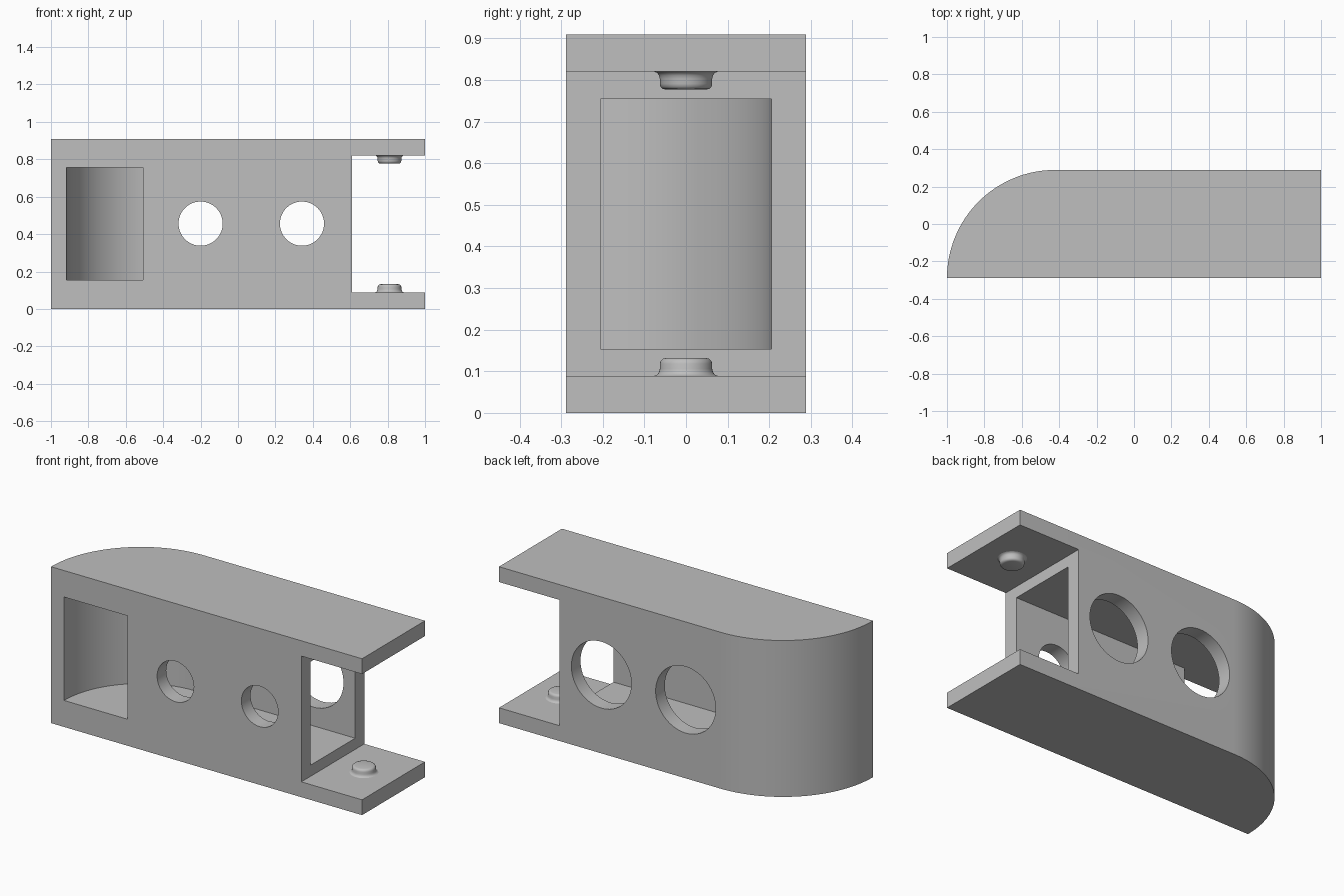
import bpy, bmesh, math
from mathutils import Matrix

cube = bpy.data.objects.get("Cube")
if cube:
    bpy.data.objects.remove(cube, do_unlink=True)

HEIGHT, HALF_DEPTH = 0.909, 0.289
PLATE = 0.089            # thickness of the two arms
WALL = 0.084             # thickness of the hollow body's walls
ARC_X = 0.578 - 1.0      # centre of the rounded corner
HOLE_Z = 0.456

grey = bpy.data.materials.new("plain grey")
grey.use_nodes = True
grey.diffuse_color = (0.52, 0.52, 0.52, 1)
grey.node_tree.nodes["Principled BSDF"].inputs["Base Color"].default_value = grey.diffuse_color


def add_object(name, bm):
    bmesh.ops.recalc_face_normals(bm, faces=bm.faces)
    mesh = bpy.data.meshes.new(name)
    bm.to_mesh(mesh)
    bm.free()
    mesh.materials.append(grey)
    obj = bpy.data.objects.new(name, mesh)
    bpy.context.collection.objects.link(obj)
    return obj


def prism(name, outline, z0, z1):
    bm = bmesh.new()
    face = bm.faces.new([bm.verts.new((x, y, z0)) for x, y in outline])
    top = bmesh.ops.extrude_face_region(bm, geom=[face])["geom"]
    verts = [v for v in top if isinstance(v, bmesh.types.BMVert)]
    bmesh.ops.translate(bm, verts=verts, vec=(0, 0, z1 - z0))
    return add_object(name, bm)


def cylinder_y(name, x, y, z, radius, length):
    bm = bmesh.new()
    place = Matrix.Translation((x, y, z)) @ Matrix.Rotation(math.pi / 2, 4, 'X')
    bmesh.ops.create_cone(bm, cap_ends=True, segments=64, radius1=radius,
                          radius2=radius, depth=length, matrix=place)
    return add_object(name, bm)


def corner_arc(radius, steps=32):
    angles = [math.pi - math.pi / 2 * i / steps for i in range(steps + 1)]
    return [(ARC_X + radius * math.cos(a), -HALF_DEPTH + radius * math.sin(a)) for a in angles]


def activate(obj):
    bpy.ops.object.select_all(action='DESELECT')
    obj.select_set(True)
    bpy.context.view_layer.objects.active = obj


def cut(body, cutter):
    cutter.hide_render = True
    mod = body.modifiers.new("cut", 'BOOLEAN')
    mod.operation, mod.solver, mod.object = 'DIFFERENCE', 'EXACT', cutter
    activate(body)
    bpy.ops.object.modifier_apply(modifier=mod.name)
    bpy.data.objects.remove(cutter, do_unlink=True)


# Body with one rounded back corner
body = prism("body", corner_arc(2 * HALF_DEPTH) + [(1, HALF_DEPTH), (1, -HALF_DEPTH)], 0, HEIGHT)

# Gap between the two arms
cut(body, prism("arm_gap", [(0.61, -0.5), (1.2, -0.5), (1.2, 0.5), (0.61, 0.5)],
                PLATE, HEIGHT - PLATE))

# Inner channel and its front window, following the rounded corner
inner = HALF_DEPTH - WALL
radius = 2 * HALF_DEPTH - WALL
channel = corner_arc(radius) + [(0.8, inner), (0.8, -inner), (-0.507, -inner),
                                (-0.507, -0.5), (ARC_X - radius, -0.5)]
cut(body, prism("channel", channel, 0.154, HEIGHT - 0.154))

# Small round holes in front, larger ones behind
for x in (-0.2, 0.342):
    cut(body, cylinder_y("front_hole", x, -HALF_DEPTH, HOLE_Z, 0.118, 0.3))
    cut(body, cylinder_y("back_hole", x, HALF_DEPTH, HOLE_Z, 0.193, 0.3))

# Pivot studs with a flared foot and rounded rim
STUD = [(0, 0.043), (0.048, 0.043), (0.056, 0.041), (0.061, 0.036), (0.063, 0.029),
        (0.063, 0.017), (0.065, 0.009), (0.069, 0.003), (0.076, 0)]


def stud(name, z, up):
    bm = bmesh.new()
    verts = [bm.verts.new((r, 0, h * up)) for r, h in STUD]
    edges = [bm.edges.new(pair) for pair in zip(verts, verts[1:])]
    bmesh.ops.spin(bm, geom=verts + edges, cent=(0, 0, 0), axis=(0, 0, 1),
                   angle=2 * math.pi, steps=48)
    bmesh.ops.remove_doubles(bm, verts=bm.verts, dist=0.0001)
    bmesh.ops.holes_fill(bm, edges=[e for e in bm.edges if e.is_boundary], sides=0)
    obj = add_object(name, bm)
    obj.location = (0.81, 0, z)
    return obj


studs = [stud("lower_stud", PLATE, 1), stud("upper_stud", HEIGHT - PLATE, -1)]

for obj in [body] + studs:
    activate(obj)
    bpy.ops.object.shade_smooth_by_angle(angle=math.radians(35))
